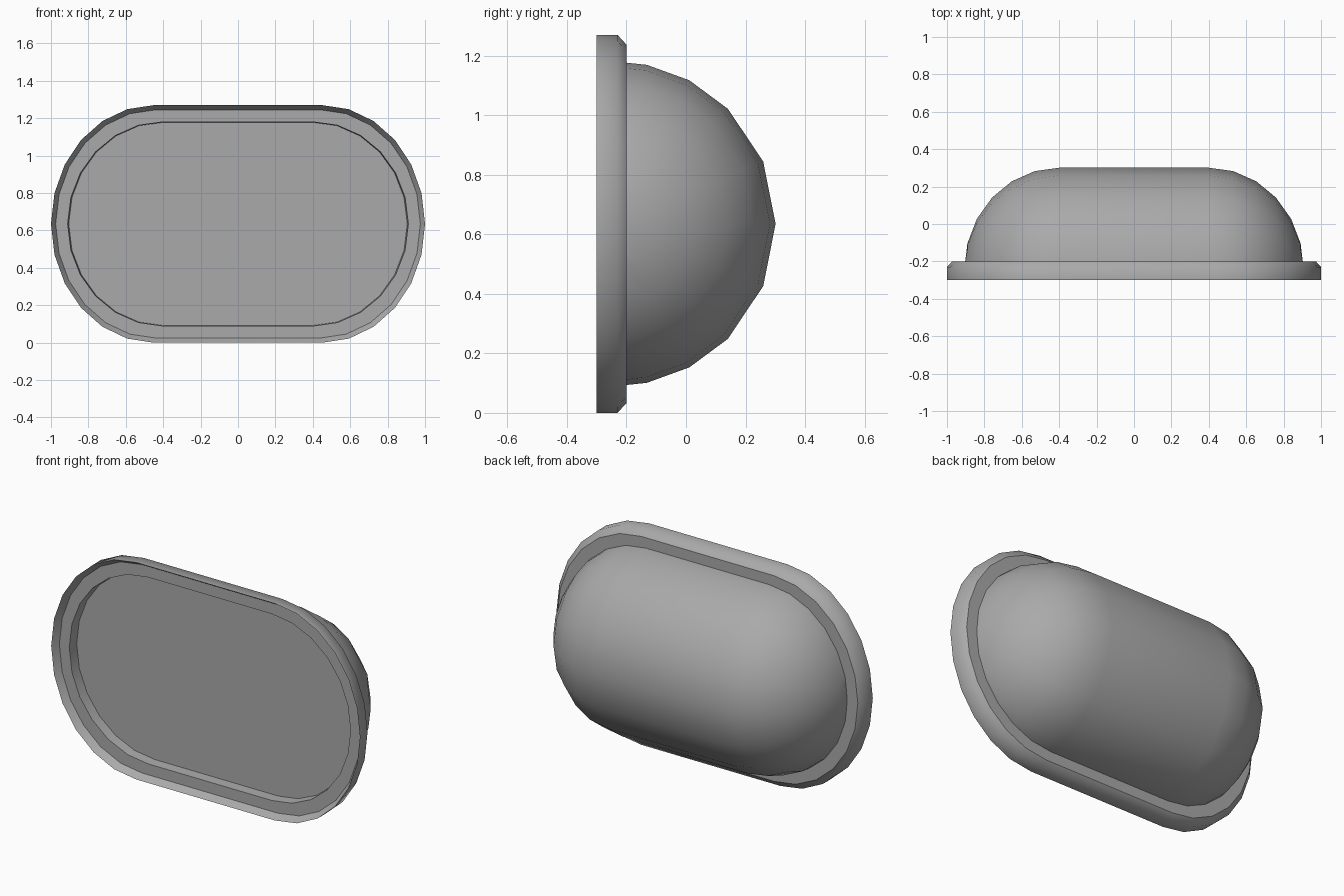
import bpy, bmesh
from math import sin, cos, radians
from mathutils import Vector

cube = bpy.data.objects.get("Cube")
if cube:
    bpy.data.objects.remove(cube)

MID_Z = 0.635      # height of the long axis
BACK_Y = -0.2      # back face of the rim, where the dome starts
FRONT_Y = -0.26    # front face of the rim, behind its raised lip

grey = bpy.data.materials.new("mid grey")
grey.use_nodes = True
colour = (0.4, 0.4, 0.4, 1)
grey.diffuse_color = colour
grey.node_tree.nodes["Principled BSDF"].inputs["Base Color"].default_value = colour


def finish(name, bm):
    mesh = bpy.data.meshes.new(name)
    bm.to_mesh(mesh)
    bm.free()
    mesh.materials.append(grey)
    obj = bpy.data.objects.new(name, mesh)
    bpy.context.collection.objects.link(obj)
    bpy.ops.object.select_all(action='DESELECT')
    obj.select_set(True)
    bpy.context.view_layer.objects.active = obj
    bpy.ops.object.shade_smooth_by_angle(angle=radians(55))


def bridge(bm, loops, closed):
    for a, b in zip(loops, loops[1:]):
        n = len(a)
        for i in range(n if closed else n - 1):
            j = (i + 1) % n
            bm.faces.new((a[i], a[j], b[j], b[i]))


def stadium(bm, half_straight, end_length, half_height, y):
    """Closed loop: two straight sides joined by half-ellipse ends."""
    loop = []
    for side in (1, -1):
        for step in range(13):
            t = radians(90 - 15 * step)
            loop.append(bm.verts.new((side * (half_straight + end_length * cos(t)), y,
                                      MID_Z + side * half_height * sin(t))))
    return loop


# Rim: raised front lip, flat front and back faces, chamfered back edge
bm = bmesh.new()
bands = [
    [(0.4, 0.505, 0.543, BACK_Y), (0.4, 0.511, 0.546, FRONT_Y)],
    [(0.4, 0.511, 0.546, FRONT_Y), (0.44, 0.535, 0.61, FRONT_Y)],
    [(0.44, 0.535, 0.61, FRONT_Y), (0.45, 0.55, 0.635, -0.3)],
    [(0.45, 0.55, 0.635, -0.3), (0.45, 0.55, 0.635, -0.23),
     (0.43, 0.543, 0.602, BACK_Y)],
    [(0.43, 0.543, 0.602, BACK_Y), (0.4, 0.505, 0.543, BACK_Y)],
]
for band in bands:
    # Separate bands keep a crisp edge where they meet
    bridge(bm, [stadium(bm, *ring) for ring in band], closed=True)
for face in bm.faces:
    face.normal_flip()
bm.normal_update()
if sum(f.normal.y * f.calc_area() for f in bm.faces if f.calc_center_median().y == BACK_Y) < 0:
    bmesh.ops.reverse_faces(bm, faces=bm.faces)
finish("rim", bm)

# Front panel: flat plate at the bottom of the recess
bm = bmesh.new()
panel = bm.faces.new(stadium(bm, 0.4, 0.505, 0.543, BACK_Y))
panel.normal_update()
if panel.normal.y > 0:
    panel.normal_flip()
finish("front_panel", bm)

# Dome: half of a capsule lying along x, bulging towards the back
bm = bmesh.new()
arc = (0, 22.5, 45, 62, 78, 90)
angles = [-a for a in arc[:0:-1]] + list(arc)
stations = [(-1, -15 * k) for k in range(6, -1, -1)] + [(1, 15 * k) for k in range(7)]
loops = []
for side, tilt in stations:
    x = side * 0.4 + 0.508 * sin(radians(tilt))
    r = 0.546 * cos(radians(tilt))
    loops.append([bm.verts.new((x, -0.245 + r * cos(radians(a)),
                                MID_Z + r * sin(radians(a)))) for a in angles])
bridge(bm, loops, closed=False)
bmesh.ops.remove_doubles(bm, verts=bm.verts, dist=0.0005)
bmesh.ops.bisect_plane(bm, geom=bm.verts[:] + bm.edges[:] + bm.faces[:], dist=0.0001,
                       plane_co=Vector((0, BACK_Y, 0)), plane_no=Vector((0, 1, 0)),
                       clear_inner=True)
bmesh.ops.recalc_face_normals(bm, faces=bm.faces)
bm.normal_update()
if sum(f.normal.y * f.calc_area() for f in bm.faces) < 0:
    bmesh.ops.reverse_faces(bm, faces=bm.faces)
finish("dome", bm)
